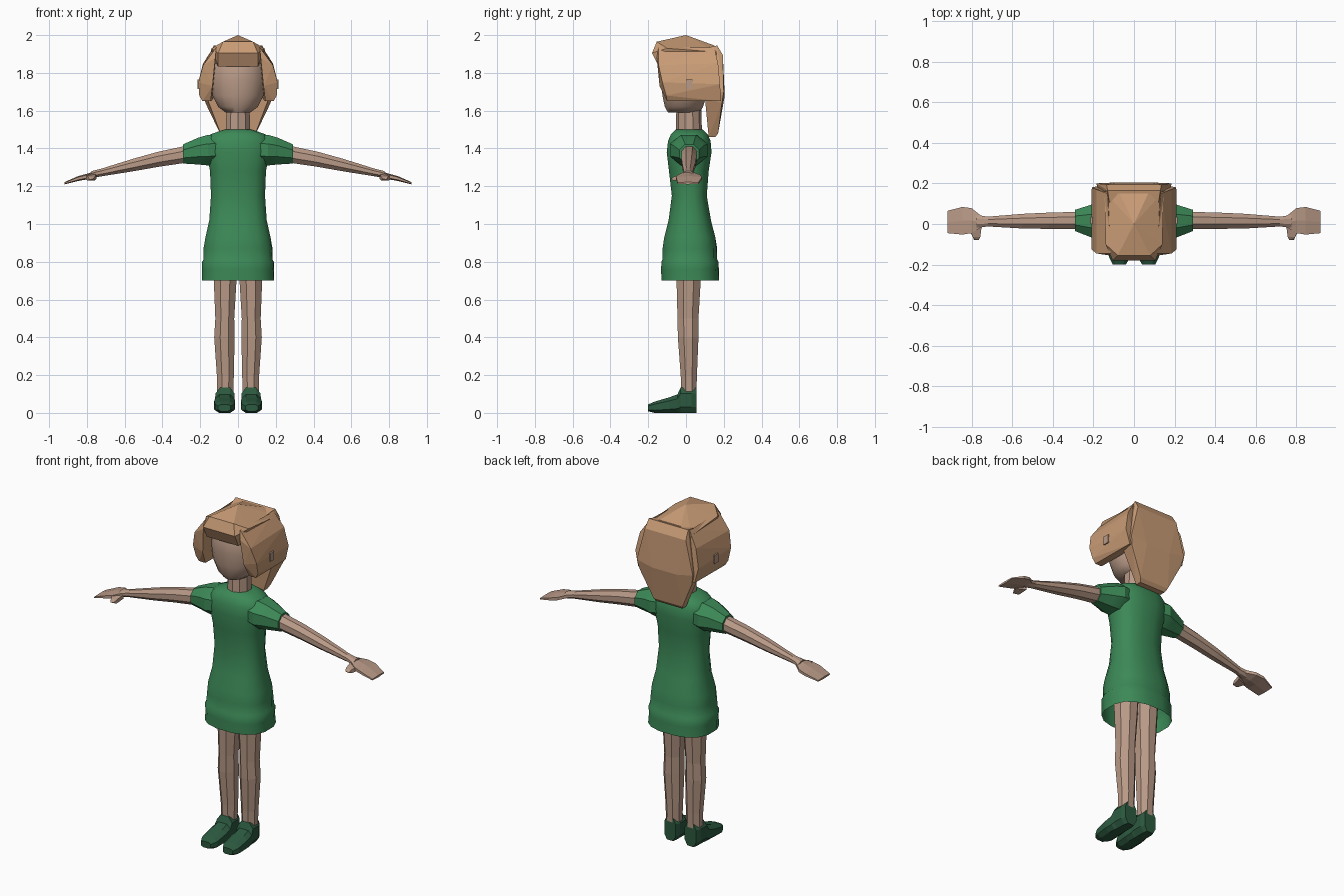
import bpy, bmesh, math
from mathutils import Vector


def material(name, rgb):
    m = bpy.data.materials.new(name)
    m.diffuse_color = (*rgb, 1)
    return m


SKIN = material("skin", (0.48, 0.32, 0.24))
HAIR = material("hair", (0.58, 0.33, 0.18))
GREEN = material("green_cloth", (0.045, 0.25, 0.095))
SHOE = material("shoe_green", (0.025, 0.10, 0.05))


def finish(name, bm, mat, mirror=False, smooth=None):
    bmesh.ops.recalc_face_normals(bm, faces=bm.faces[:])
    me = bpy.data.meshes.new(name)
    bm.to_mesh(me)
    bm.free()
    me.materials.append(mat)
    ob = bpy.data.objects.new(name, me)
    bpy.context.collection.objects.link(ob)
    if mirror:
        ob.modifiers.new("mirror", 'MIRROR')
    if smooth:
        bpy.ops.object.select_all(action='DESELECT')
        ob.select_set(True)
        bpy.context.view_layer.objects.active = ob
        bpy.ops.object.shade_smooth_by_angle(angle=math.radians(smooth))
    return ob


def loft(name, rings, axis, mat, n=8, power=1.0, caps=(True, True), ripple=None, **kw):
    """Rings are (position on axis, u0, u1, v0, v1); u, v are the other two axes in order."""
    bm = bmesh.new()
    angles = [2 * math.pi * (i + 0.5) / n for i in range(n)]
    bend = lambda t: math.copysign(abs(t) ** power, t)
    cu = max(abs(bend(math.cos(a))) for a in angles)
    cv = max(abs(bend(math.sin(a))) for a in angles)
    loops = []
    for k, (pos, u0, u1, v0, v1) in enumerate(rings):
        loop = []
        for i, a in enumerate(angles):
            f = 1 + (ripple or {}).get(k, 0) * (-1) ** i
            co = [(u0 + u1) / 2 + (u1 - u0) / 2 * bend(math.cos(a)) / cu * f,
                  (v0 + v1) / 2 + (v1 - v0) / 2 * bend(math.sin(a)) / cv * f]
            co.insert("xyz".index(axis), pos)
            loop.append(bm.verts.new(co))
        loops.append(loop)
    for a, b in zip(loops, loops[1:]):
        for i in range(n):
            j = (i + 1) % n
            bm.faces.new((a[i], a[j], b[j], b[i]))
    if caps[0]:
        bm.faces.new(loops[0])
    if caps[1]:
        bm.faces.new(loops[-1])
    return finish(name, bm, mat, **kw)


def hull(name, pts, mat, both=False, **kw):
    """Faceted solid around a few points; both=True adds the points at -x too."""
    bm = bmesh.new()
    for x, y, z in pts:
        bm.verts.new((x, y, z))
        if both and x:
            bm.verts.new((-x, y, z))
    res = bmesh.ops.convex_hull(bm, input=bm.verts[:])
    junk = [g for g in res["geom_interior"] + res["geom_unused"] if isinstance(g, bmesh.types.BMVert)]
    bmesh.ops.delete(bm, geom=list(set(junk)), context='VERTS')
    return finish(name, bm, mat, **kw)


# Tunic: open hem, flared skirt with soft folds, sloping shoulders
tunic = [(0.70, .19, -.13, .175), (0.76, .188, -.13, .172), (0.80, .19, -.13, .172),
         (0.812, .182, -.124, .165), (0.87, .18, -.122, .163), (0.93, .172, -.115, .155),
         (1.02, .152, -.092, .132), (1.15, .143, -.075, .11), (1.28, .148, -.09, .12),
         (1.38, .168, -.102, .135), (1.44, .17, -.095, .13), (1.475, .145, -.08, .115),
         (1.50, .075, -.055, .09)]
loft("tunic", [(z, -w, w, f, b) for z, w, f, b in tunic], "z", GREEN, n=16, power=0.8,
     caps=(False, True), ripple={1: .012, 4: .015}, smooth=40)

# Sleeves
loft("sleeve", [(.09, -.07, .10, 1.32, 1.47), (.16, -.085, .115, 1.31, 1.472),
                (.21, -.066, .095, 1.315, 1.457), (.29, -.035, .07, 1.32, 1.422)],
     "x", GREEN, n=8, mirror=True, caps=(False, True), smooth=30)

# Arms
loft("arm", [(.27, -.025, .06, 1.325, 1.415), (.42, -.024, .056, 1.303, 1.383),
             (.55, -.022, .05, 1.28, 1.347), (.72, -.012, .036, 1.253, 1.294),
             (.775, -.02, .045, 1.243, 1.28)],
     "x", SKIN, n=8, mirror=True)

# Hands and thumbs
loft("hand", [(.75, -.014, .038, 1.25, 1.282), (.80, -.045, .078, 1.236, 1.266),
              (.845, -.052, .084, 1.228, 1.254), (.918, -.045, .065, 1.21, 1.222)],
     "x", SKIN, n=6, power=0.8, mirror=True)
hull("thumb", [(.75, -.01, 1.265), (.75, -.01, 1.24), (.81, -.03, 1.26), (.81, -.03, 1.235),
               (.757, -.065, 1.25), (.757, -.065, 1.23), (.793, -.065, 1.25), (.793, -.065, 1.23),
               (.765, -.08, 1.24), (.787, -.08, 1.235)], SKIN, mirror=True)

# Legs
loft("leg", [(.11, .025, .11, -.025, .055), (.20, .022, .112, -.028, .058),
             (.40, .018, .126, -.043, .066), (.50, .02, .12, -.045, .066),
             (.70, .008, .128, -.05, .078), (.88, .004, .135, -.06, .09)],
     "z", SKIN, n=8, mirror=True)

# Shoes
loft("shoe", [(-.20, .04, .105, .008, .045), (-.165, .02, .122, 0, .06),
              (-.09, .016, .126, 0, .082), (-.045, .018, .122, 0, .098),
              (-.028, .019, .118, 0, .135), (.03, .02, .116, 0, .135),
              (.055, .03, .105, 0, .135)],
     "y", SHOE, n=8, power=0.7, mirror=True)

# Neck and head
loft("neck", [(1.47, -.066, .066, -.055, .085), (1.64, -.06, .06, -.05, .08)], "z", SKIN, n=10)
loft("head", [(1.59, -.065, .065, -.095, .07), (1.62, -.105, .105, -.112, .09),
              (1.68, -.135, .135, -.125, .11), (1.76, -.145, .145, -.13, .125),
              (1.85, -.14, .14, -.125, .125), (1.92, -.09, .09, -.08, .09)],
     "z", SKIN, n=16, smooth=50)

# Ears poking through the hair
hull("ear", [(x, y, z) for x in (.15, .214) for y in (0, .035) for z in (1.715, 1.765)],
     SKIN, mirror=True)

# Hair: crown with fringe
hull("crown_hair", [(0, 0, 2.0), (.08, -.155, 1.965), (.07, .15, 1.945), (.105, -.18, 1.905),
                    (.14, -.10, 1.93), (.145, .16, 1.91), (.105, -.145, 1.835),
                    (.12, .17, 1.85)], HAIR, both=True)

# Hair: side locks
hull("side_lock", [(.115, -.145, 1.935), (.13, .15, 1.935), (.185, -.145, 1.84), (.185, .17, 1.85),
                   (.21, -.125, 1.75), (.208, .18, 1.74), (.205, -.105, 1.68), (.188, -.10, 1.65),
                   (.185, .185, 1.65), (.12, -.155, 1.88), (.135, -.14, 1.73), (.145, -.10, 1.65),
                   (.13, .18, 1.66), (.12, .14, 1.88)], HAIR, mirror=True)

# Hair: back panel tapering to the nape
hull("back_hair", [(.12, .10, 1.93), (.13, .165, 1.945), (.135, .195, 1.895), (.185, .20, 1.70),
                   (.08, .205, 1.68), (.172, .19, 1.64), (.165, .10, 1.67), (.095, .17, 1.48),
                   (.085, .12, 1.46), (.085, .155, 1.46)], HAIR, both=True)
